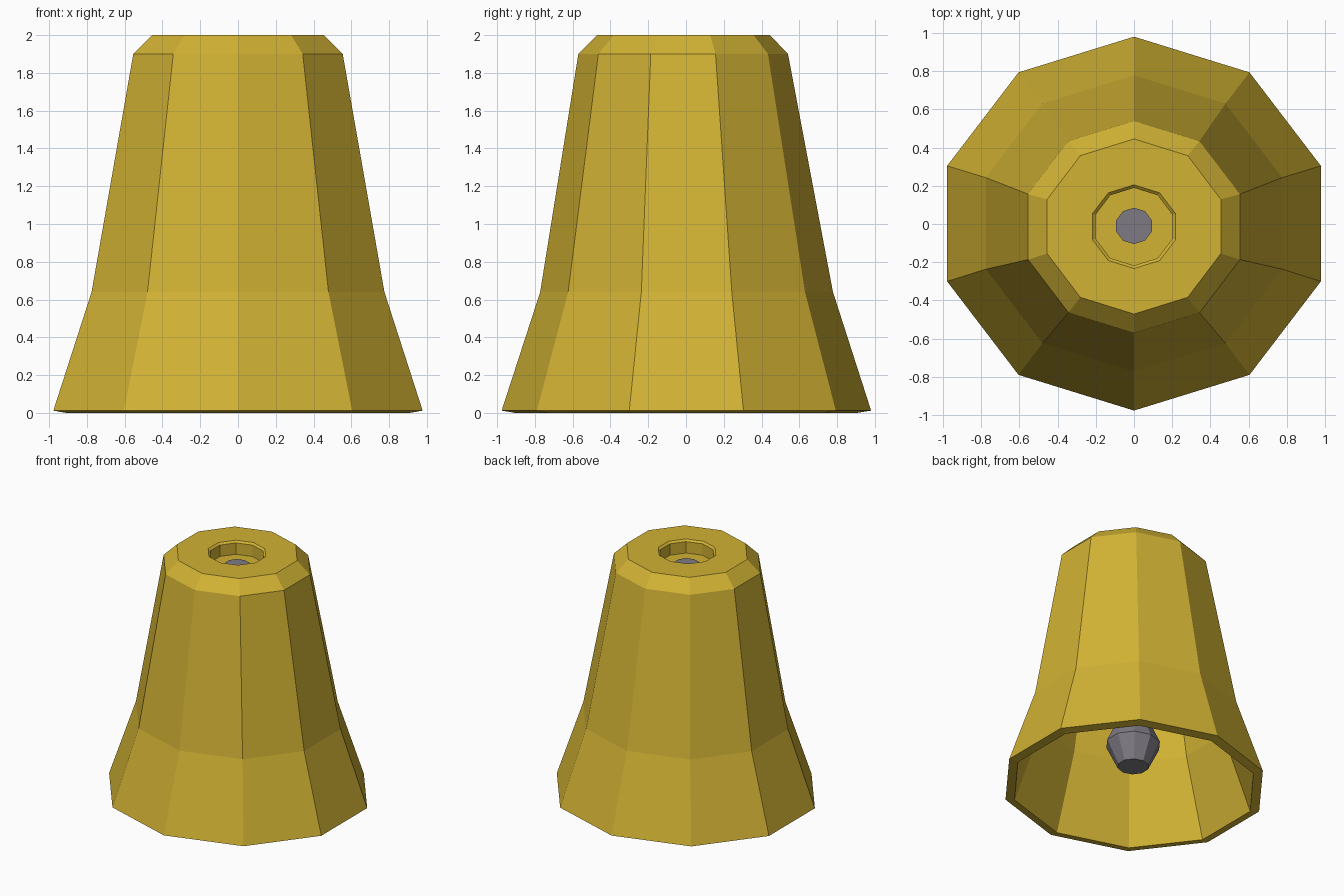
import bpy, bmesh, math

if "Cube" in bpy.data.objects:
    bpy.data.objects.remove(bpy.data.objects["Cube"])

SIDES = 10


def material(name, rgb):
    m = bpy.data.materials.new(name)
    m.diffuse_color = (*rgb, 1)
    m.use_nodes = True
    m.node_tree.nodes["Principled BSDF"].inputs["Base Color"].default_value = m.diffuse_color
    return m


gold = material("gold", (0.64, 0.445, 0.034))
grey = material("warm grey", (0.21, 0.195, 0.228))


def loft(name, rings, mat):
    """Skin ten-sided rings (x radius, y radius, z, y centre), capping both ends."""
    bm = bmesh.new()
    loops = []
    for rx, ry, z, cy in rings:
        loops.append([bm.verts.new((rx * math.sin(a), cy + ry * math.cos(a), z))
                      for a in (math.tau * i / SIDES for i in range(SIDES))])
    for lo, hi in zip(loops, loops[1:]):
        for i in range(SIDES):
            j = (i + 1) % SIDES
            bm.faces.new((lo[i], lo[j], hi[j], hi[i]))
    bm.faces.new(loops[0])
    bm.faces.new(loops[-1])
    bmesh.ops.recalc_face_normals(bm, faces=bm.faces)
    me = bpy.data.meshes.new(name)
    bm.to_mesh(me)
    bm.free()
    me.materials.append(mat)
    ob = bpy.data.objects.new(name, me)
    bpy.context.collection.objects.link(ob)
    return ob


# Bell shell: inner ceiling, down the inside, round the rim, up the outside, into the recess
loft("bell_shell", [
    (0.49, 0.47, 1.84, -0.014),
    (0.735, 0.70, 0.62, 0.0),
    (0.957, 0.905, 0.0, 0.0),
    (1.028, 0.978, 0.012, 0.002),
    (0.815, 0.775, 0.64, 0.003),
    (0.583, 0.555, 1.90, -0.015),
    (0.478, 0.458, 2.0, -0.013),
    (0.229, 0.219, 2.0, -0.014),
    (0.211, 0.203, 1.985, -0.014),
    (0.211, 0.203, 1.89, -0.014),
], gold)

# Clapper: faceted ball and the rod that pokes through the crown recess
loft("clapper", [
    (0.12, 0.118, 0.18, -0.01),
    (0.212, 0.205, 0.37, -0.01),
    (0.135, 0.13, 0.54, -0.01),
    (0.098, 0.095, 0.58, -0.01),
    (0.098, 0.095, 1.90, -0.01),
], grey)
